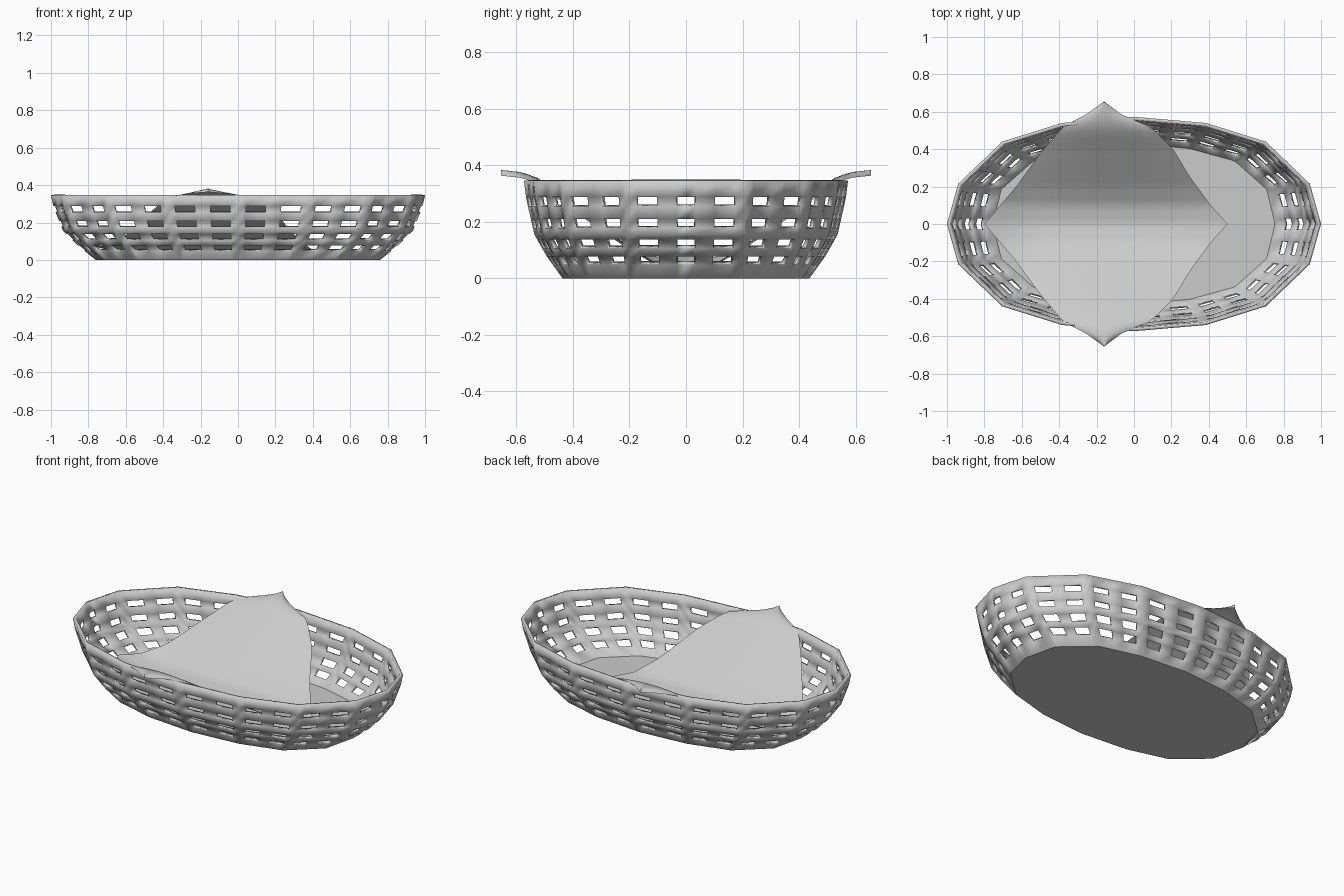
import bpy, bmesh, math
from mathutils import Vector

if "Cube" in bpy.data.objects:
    bpy.data.objects.remove(bpy.data.objects["Cube"])


def lerp_table(table, x):
    for (x0, y0), (x1, y1) in zip(table, table[1:]):
        if x <= x1:
            return y0 + (y1 - y0) * (x - x0) / (x1 - x0)
    return table[-1][1]


def finish(bm, name, angle):
    bmesh.ops.remove_doubles(bm, verts=bm.verts, dist=1e-4)
    me = bpy.data.meshes.new(name)
    bm.to_mesh(me)
    bm.free()
    ob = bpy.data.objects.new(name, me)
    bpy.context.collection.objects.link(ob)
    bpy.ops.object.select_all(action='DESELECT')
    ob.select_set(True)
    bpy.context.view_layer.objects.active = ob
    bpy.ops.object.shade_smooth_by_angle(angle=math.radians(angle))
    return ob


# Basket outline: one quarter of the 16-sided oval at the rim and at the floor
RIM = [(1, 0), (.94, .215), (.705, .44), (.385, .54), (0, .573)]
FLOOR = [(.76, 0), (.715, .19), (.54, .345), (.295, .412), (0, .437)]
# Hole limits along each quarter edge (h = the cell that follows is a hole)
END = [(0, 1), (.16, 0), (.48, 1), (.82, 0)]
SIDE = [(0, 0), (.11, 1), (.39, 0), (.61, 1), (.89, 0)]
# Wall levels: height and whether the band above it has holes
LEVELS = [(0, 0), (.047, 1), (.077, 0), (.105, 1), (.138, 0), (.155, 0),
          (.178, 1), (.209, 0), (.255, 1), (.288, 0), (.345, 0)]
FLARE = [(0, 0), (.08, .42), (.155, .73), (.28, .94), (.345, 1)]


def quarter():
    cols = []
    for e in range(4):
        for f, h in (END if e == 0 else SIDE):
            p = [Vector(q[e]).lerp(Vector(q[e + 1]), f) for q in (RIM, FLOOR)]
            cols.append((p[0], p[1], h))
    return cols + [(Vector(RIM[4]), Vector(FLOOR[4]), 0)]


def mirrored(cols, sx, sy):
    return [(Vector((a.x * sx, a.y * sy)), Vector((b.x * sx, b.y * sy)))
            for a, b, h in cols]


# Full loop of columns with their hole flags
q = quarter()
flags = [c[2] for c in q[:-1]]
loop, holes = [], []
for sx, sy, rev in ((1, 1, 0), (-1, 1, 1), (-1, -1, 0), (1, -1, 1)):
    pts = mirrored(q, sx, sy)
    loop += pts[::-1][:-1] if rev else pts[:-1]
    holes += flags[::-1] if rev else flags

# Basket: pierced wall and solid floor, given thickness inwards
bm = bmesh.new()
rings = []
for z, _ in LEVELS:
    t = lerp_table(FLARE, z)
    rings.append([bm.verts.new((*b.lerp(a, t), z)) for a, b in loop])
n = len(loop)
for r in range(len(LEVELS) - 1):
    for i in range(n):
        if not (LEVELS[r][1] and holes[i]):
            j = (i + 1) % n
            bm.faces.new((rings[r][i], rings[r][j], rings[r + 1][j], rings[r + 1][i]))
bm.faces.new(rings[0][::-1])
basket = finish(bm, "basket", 30)
sol = basket.modifiers.new("wall_thickness", 'SOLIDIFY')
sol.thickness = .018
sol.offset = -1

# Napkin: square sheet laid cornerwise, sagging in a valley onto the floor
RIGHT = [(0, .50), (.10, .41), (.25, .30), (.40, .21), (.52, .09), (.58, -.06), (.655, -.16)]
LEFT = [(0, -.80), (.20, -.63), (.38, -.50), (.52, -.38), (.59, -.25), (.655, -.16)]
HEIGHT = [(0, .03), (.1, .05), (.2, .11), (.3, .185), (.4, .26), (.48, .325),
          (.53, .358), (.58, .375), (.655, .383)]
bm = bmesh.new()
ROWS, COLS = 40, 14
grid = []
for r in range(ROWS + 1):
    y = .655 * (2 * r / ROWS - 1)
    a = abs(y)
    x0, x1 = lerp_table(LEFT, a), lerp_table(RIGHT, a)
    row = []
    for c in range(COLS + 1):
        s = c / COLS
        x = x0 + (x1 - x0) * s
        z = lerp_table(HEIGHT, a) - .02 * min(1, a / .4) * (2 * s - 1) ** 2
        z += .05 * max(0, (-.6 - x) / .2)
        row.append(bm.verts.new((x, y, z)))
    grid.append(row)
for r in range(ROWS):
    for c in range(COLS):
        bm.faces.new((grid[r][c], grid[r][c + 1], grid[r + 1][c + 1], grid[r + 1][c]))
finish(bm, "napkin", 60)
